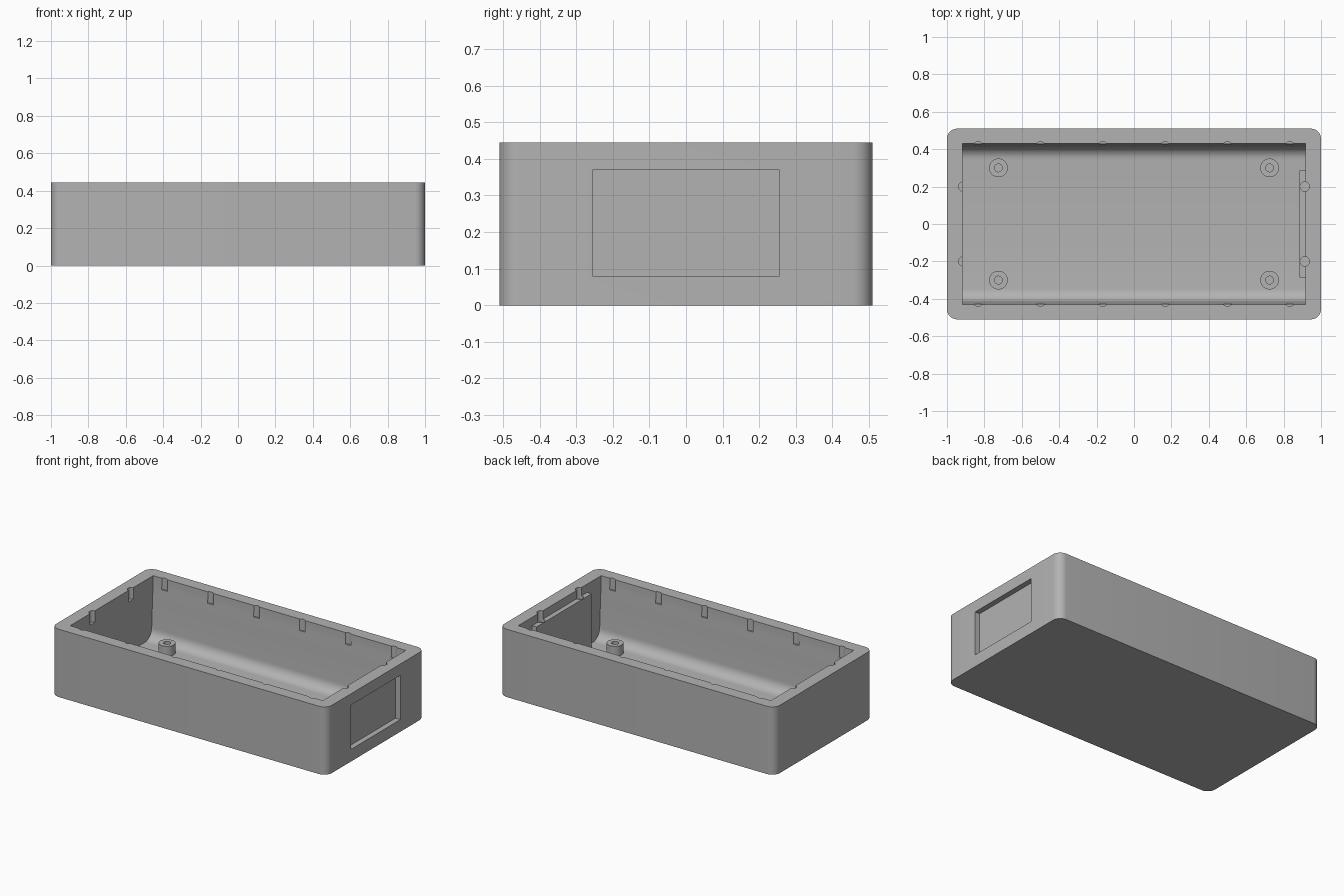
import bpy, bmesh, math
from mathutils import Matrix

cube = bpy.data.objects.get("Cube")
if cube:
    bpy.data.objects.remove(cube, do_unlink=True)

LENGTH, WIDTH, HEIGHT = 2.0, 1.02, 0.445
FLOOR = 0.04
OPEN_X, OPEN_Y = 0.917, 0.43

grey = bpy.data.materials.new("plain grey")
grey.use_nodes = True
grey.diffuse_color = (0.45, 0.45, 0.45, 1)
grey.node_tree.nodes["Principled BSDF"].inputs["Base Color"].default_value = grey.diffuse_color


def finish(name, bm):
    bmesh.ops.recalc_face_normals(bm, faces=bm.faces)
    mesh = bpy.data.meshes.new(name)
    bm.to_mesh(mesh)
    bm.free()
    mesh.materials.append(grey)
    obj = bpy.data.objects.new(name, mesh)
    bpy.context.collection.objects.link(obj)
    return obj


def prism(name, points, offset):
    """Extrude a closed outline of 3D points along an offset."""
    bm = bmesh.new()
    face = bm.faces.new([bm.verts.new(p) for p in points])
    ext = bmesh.ops.extrude_face_region(bm, geom=[face])
    verts = [v for v in ext["geom"] if isinstance(v, bmesh.types.BMVert)]
    bmesh.ops.translate(bm, verts=verts, vec=offset)
    return finish(name, bm)


def box(name, x0, x1, y0, y1, z0, z1):
    outline = [(x0, y0, z0), (x1, y0, z0), (x1, y1, z0), (x0, y1, z0)]
    return prism(name, outline, (0, 0, z1 - z0))


def cylinders(name, centres, radius, z0, z1):
    bm = bmesh.new()
    for x, y in centres:
        bmesh.ops.create_cone(bm, cap_ends=True, segments=32, radius1=radius,
                              radius2=radius, depth=z1 - z0,
                              matrix=Matrix.Translation((x, y, (z0 + z1) / 2)))
    return finish(name, bm)


def cut(obj, cutter):
    """Subtract a cutter and bake the result."""
    cutter.hide_render = True
    mod = obj.modifiers.new("cut", "BOOLEAN")
    mod.operation = "DIFFERENCE"
    mod.solver = "EXACT"
    mod.object = cutter
    bpy.context.view_layer.update()
    graph = bpy.context.evaluated_depsgraph_get()
    mesh = bpy.data.meshes.new_from_object(obj.evaluated_get(graph))
    obj.modifiers.clear()
    obj.data = mesh


# Outer block with rounded vertical corners
radius = 0.055
outline = []
for quarter, (sx, sy) in enumerate([(1, 1), (-1, 1), (-1, -1), (1, -1)]):
    for step in range(9):
        a = math.pi / 2 * (quarter + step / 8)
        outline.append((sx * (LENGTH / 2 - radius) + radius * math.cos(a),
                        sy * (WIDTH / 2 - radius) + radius * math.sin(a), 0))
shell = prism("enclosure_shell", outline, (0, 0, HEIGHT))

# Cavity: long walls lean in slightly and curve into the floor
fillet = 0.07
side = [(OPEN_Y, HEIGHT + 0.1), (OPEN_Y, HEIGHT - 0.04), (OPEN_Y - 0.008, 0.26)]
for step in range(9):
    a = math.pi / 2 * step / 8
    side.append((OPEN_Y - 0.015 - fillet + fillet * math.cos(a),
                 FLOOR + fillet - fillet * math.sin(a)))
profile = side + [(-y, z) for y, z in reversed(side)]
cavity = prism("cavity_cutter", [(-OPEN_X, y, z) for y, z in profile],
               (2 * OPEN_X, 0, 0))
cut(shell, cavity)

# Window recess on the right end, with its housing inside
recess = box("recess_cutter", 0.965, 1.1, -0.255, 0.255, 0.08, 0.37)
cut(shell, recess)
housing = box("window_housing", 0.885, 0.935, -0.285, 0.285, FLOOR - 0.01, 0.39)

# Screw notches around the rim
end_notches = [(sx * 0.913, sy * 0.2) for sx in (-1, 1) for sy in (-1, 1)]
side_notches = [((i - 2.5) / 3, sy * 0.415) for i in range(6) for sy in (-1, 1)]
notches = cylinders("notch_cutter", end_notches + side_notches, 0.025, 0.37, 0.6)
cut(shell, notches)
cut(housing, notches)

# Four hollow mounting posts
corners = [(sx * 0.725, sy * 0.3) for sx in (-1, 1) for sy in (-1, 1)]
posts = cylinders("mounting_posts", corners, 0.05, FLOOR - 0.01, 0.105)
bores = cylinders("bore_cutter", corners, 0.021, FLOOR + 0.005, 0.2)
cut(posts, bores)

for helper in (cavity, recess, notches, bores):
    bpy.data.objects.remove(helper, do_unlink=True)

# Smooth the curved surfaces, keep edges sharp
bpy.ops.object.select_all(action="DESELECT")
for obj in (shell, housing, posts):
    obj.select_set(True)
bpy.context.view_layer.objects.active = shell
bpy.ops.object.shade_smooth_by_angle(angle=math.radians(30))
